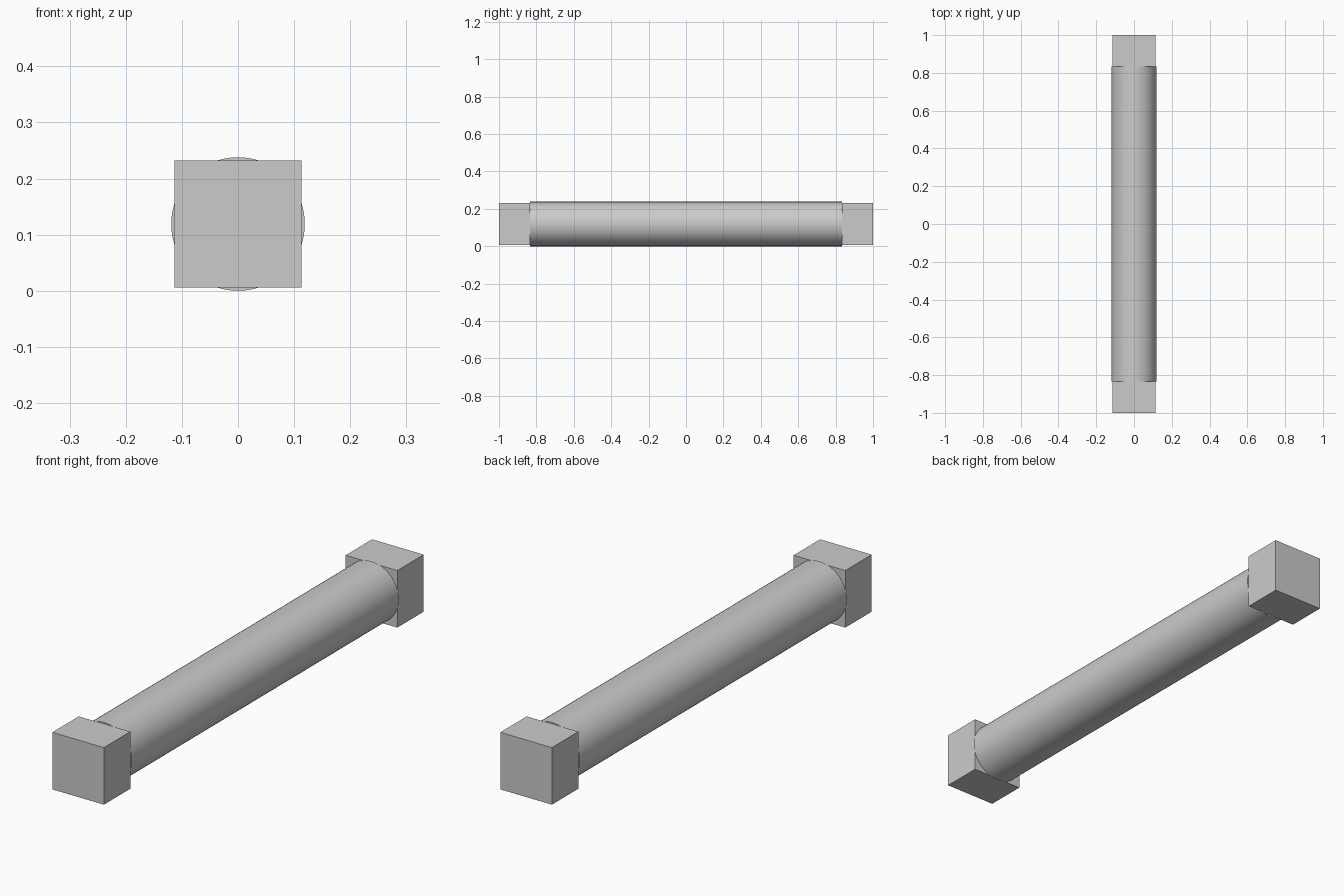
import bpy
import math

cube = bpy.data.objects.get("Cube")
if cube:
    bpy.data.objects.remove(cube, do_unlink=True)

RADIUS = 0.119       # bar radius, also the height of its axis
BAR_END = 0.835      # where the bar meets the end blocks
BLOCK_SIDE = 0.226

grey = bpy.data.materials.new("light grey")
grey.use_nodes = True
color = (0.6, 0.6, 0.6, 1)
grey.diffuse_color = color
grey.node_tree.nodes["Principled BSDF"].inputs["Base Color"].default_value = color


def finish(name):
    obj = bpy.context.object
    obj.name = name
    obj.data.materials.append(grey)
    return obj


# Round bar lying front to back
bpy.ops.mesh.primitive_cylinder_add(
    vertices=64, radius=RADIUS, depth=2 * BAR_END,
    location=(0, 0, RADIUS), rotation=(math.pi / 2, 0, 0))
finish("round_bar")
bpy.ops.object.transform_apply(location=False, rotation=True, scale=True)
bpy.ops.object.shade_smooth_by_angle(angle=math.radians(30))

# Square block on each end
for name, side in (("front_end_block", -1), ("back_end_block", 1)):
    bpy.ops.mesh.primitive_cube_add(
        size=1, location=(0, side * (1 + BAR_END) / 2, RADIUS))
    block = finish(name)
    block.scale = (BLOCK_SIDE, 1 - BAR_END, BLOCK_SIDE)
    bpy.ops.object.transform_apply(location=False, rotation=False, scale=True)
